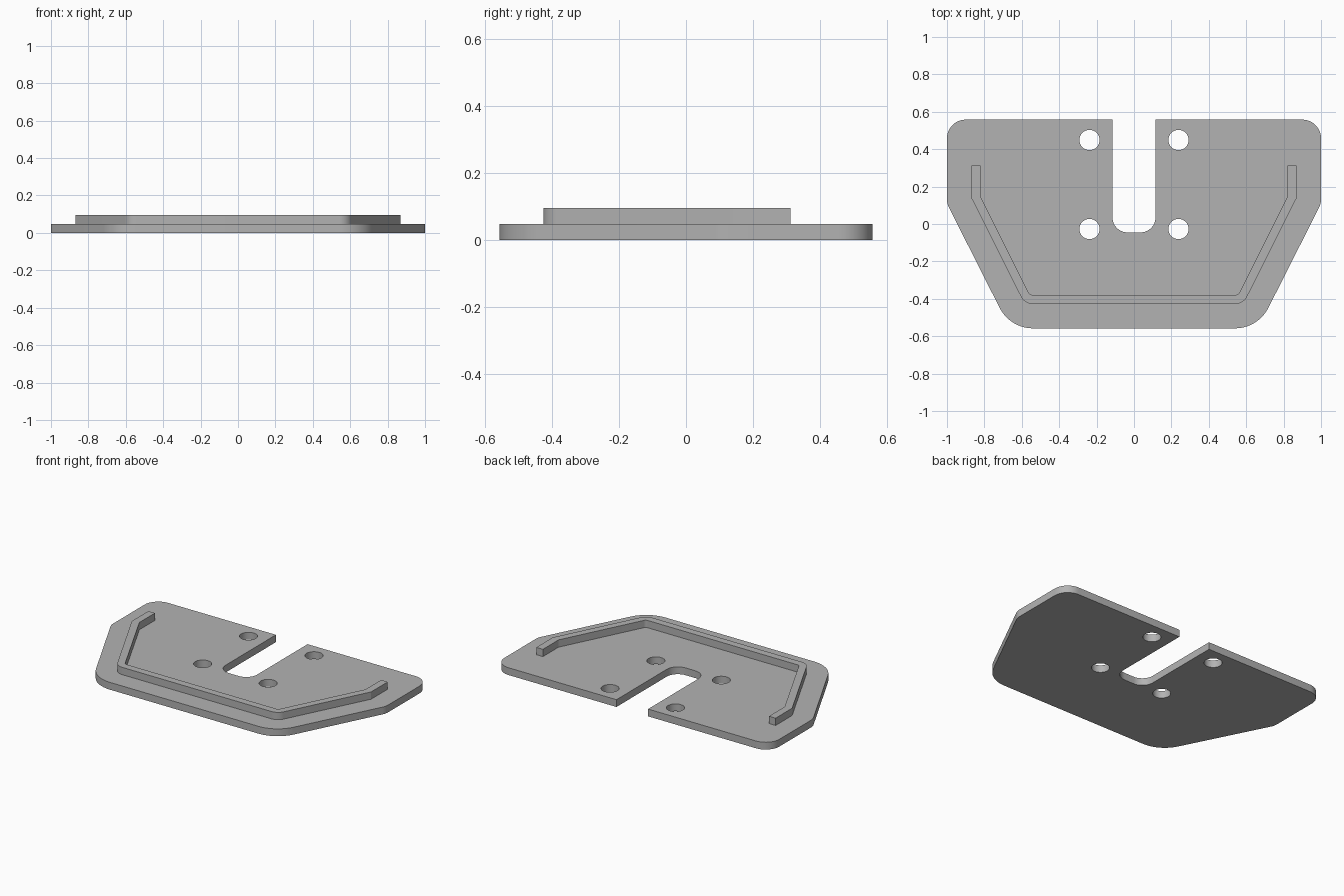
import bpy, bmesh, math
from mathutils import Vector

if "Cube" in bpy.data.objects:
    bpy.data.objects.remove(bpy.data.objects["Cube"])

THICK = 0.048

grey = bpy.data.materials.new("plain grey")
grey.use_nodes = True
grey.diffuse_color = (0.45, 0.45, 0.45, 1)
grey.node_tree.nodes["Principled BSDF"].inputs["Base Color"].default_value = grey.diffuse_color


def rounded(corners, steps=10):
    """Closed outline from (x, y, radius) corners, each rounded by an arc."""
    pts = []
    for i, (x, y, r) in enumerate(corners):
        p = Vector((x, y))
        if r == 0:
            pts.append(p)
            continue
        a = (Vector(corners[i - 1][:2]) - p).normalized()
        b = (Vector(corners[(i + 1) % len(corners)][:2]) - p).normalized()
        half = a.angle(b) / 2
        centre = p + (a + b).normalized() * r / math.sin(half)
        start = p + a * r / math.tan(half) - centre
        end = p + b * r / math.tan(half) - centre
        sweep = math.atan2(start.cross(end), start.dot(end))
        for k in range(steps + 1):
            t = sweep * k / steps
            c, s = math.cos(t), math.sin(t)
            pts.append(centre + Vector((start.x * c - start.y * s, start.x * s + start.y * c)))
    return pts


def mirrored(half):
    """Complete a right-hand half outline across x = 0."""
    return half + [(-x, y, r) for x, y, r in reversed(half)]


def prism(name, outline, z, height):
    bm = bmesh.new()
    face = bm.faces.new([bm.verts.new((p.x, p.y, z)) for p in outline])
    ext = bmesh.ops.extrude_face_region(bm, geom=[face])
    verts = [v for v in ext["geom"] if isinstance(v, bmesh.types.BMVert)]
    bmesh.ops.translate(bm, verts=verts, vec=(0, 0, height))
    bmesh.ops.recalc_face_normals(bm, faces=bm.faces)
    mesh = bpy.data.meshes.new(name)
    bm.to_mesh(mesh)
    bm.free()
    mesh.materials.append(grey)
    obj = bpy.data.objects.new(name, mesh)
    bpy.context.collection.objects.link(obj)
    return obj


def activate(obj):
    bpy.ops.object.select_all(action='DESELECT')
    obj.select_set(True)
    bpy.context.view_layer.objects.active = obj


# Base plate with the open slot at the back
plate = prism("base_plate", rounded(mirrored([
    (0.115, -0.045, 0.08), (0.115, 0.558, 0), (1, 0.558, 0.1),
    (1, 0.109, 0.1), (0.663, -0.558, 0.2)])[:5] + rounded([]) + [
    (-0.663, -0.558, 0.2), (-1, 0.109, 0.1), (-1, 0.558, 0.1),
    (-0.115, 0.558, 0), (-0.115, -0.045, 0.08)]), 0, THICK)

# Four bolt holes
for x in (-0.238, 0.238):
    for y in (-0.027, 0.449):
        circle = [Vector((x + 0.054 * math.cos(a), y + 0.054 * math.sin(a)))
                  for a in (math.tau * k / 40 for k in range(40))]
        cutter = prism("hole_cutter", circle, -0.1, 0.3)
        cutter.hide_render = True
        activate(plate)
        mod = plate.modifiers.new("hole", 'BOOLEAN')
        mod.operation, mod.solver, mod.object = 'DIFFERENCE', 'EXACT', cutter
        bpy.ops.object.modifier_apply(modifier=mod.name)
        bpy.data.objects.remove(cutter)

# Raised lip following the front edge, open at the back
lip = prism("raised_lip", rounded(mirrored([
    (0.557, -0.379, 0.022), (0.822, 0.15, 0), (0.822, 0.312, 0),
    (0.87, 0.312, 0), (0.87, 0.14, 0), (0.585, -0.427, 0.07)])), THICK, THICK)

for obj in (plate, lip):
    activate(obj)
    bpy.ops.object.shade_smooth_by_angle(angle=math.radians(25))
